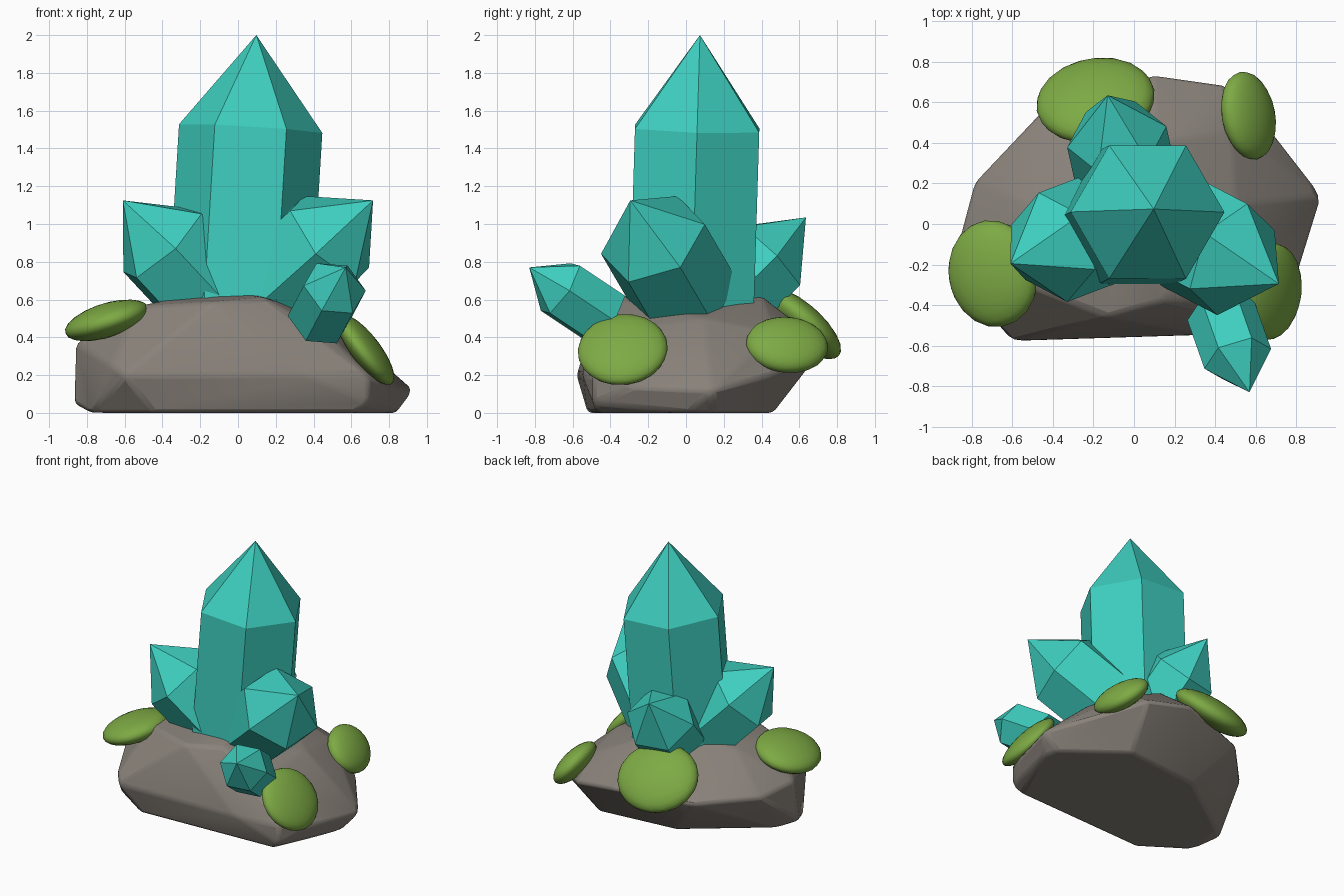
import bpy, bmesh, math
from mathutils import Vector, Matrix

if "Cube" in bpy.data.objects:
    bpy.data.objects.remove(bpy.data.objects["Cube"])


def material(name, rgb):
    m = bpy.data.materials.new(name)
    m.diffuse_color = (*rgb, 1)
    m.use_nodes = True
    m.node_tree.nodes["Principled BSDF"].inputs["Base Color"].default_value = m.diffuse_color
    return m


STONE = material("grey stone", (0.25, 0.222, 0.195))
TEAL = material("teal crystal", (0.048, 0.62, 0.52))
GREEN = material("moss green", (0.205, 0.40, 0.058))


def add_object(name, bm, mat):
    bmesh.ops.recalc_face_normals(bm, faces=bm.faces)
    mesh = bpy.data.meshes.new(name)
    bm.to_mesh(mesh)
    bm.free()
    mesh.materials.append(mat)
    ob = bpy.data.objects.new(name, mesh)
    bpy.context.collection.objects.link(ob)
    return ob


# Rock: hull of a few corner points, with softened edges
CORNERS = [
    (-0.78, -0.30, 0), (-0.45, -0.52, 0), (0.62, -0.47, 0), (0.84, 0.02, 0),
    (0.82, 0.14, 0), (0.40, 0.46, 0), (-0.20, 0.40, 0), (-0.76, 0.0, 0.01),
    (-0.60, -0.58, 0.20), (-0.67, -0.50, 0.25), (0.36, -0.55, 0.20),
    (0.69, -0.49, 0.20), (0.69, -0.49, 0.05), (-0.87, -0.12, 0.05),
    (-0.86, -0.08, 0.37), (-0.78, 0.22, 0.33), (-0.45, 0.57, 0.32),
    (0.10, 0.74, 0.36), (0.45, 0.69, 0.30), (0.69, 0.45, 0.20),
    (0.93, 0.14, 0.12), (0.80, -0.28, 0.14), (-0.13, -0.46, 0.585),
    (-0.53, -0.30, 0.565), (0.14, -0.38, 0.61), (0.46, -0.36, 0.44),
    (-0.48, 0.08, 0.575), (-0.10, -0.10, 0.65), (0.0, 0.20, 0.66),
    (0.10, 0.40, 0.62), (0.50, 0.10, 0.50), (0.48, 0.46, 0.43),
]
bm = bmesh.new()
for p in CORNERS:
    bm.verts.new(p)
bmesh.ops.convex_hull(bm, input=bm.verts)
loose = [v for v in bm.verts if not v.link_faces]
bmesh.ops.delete(bm, geom=loose, context='VERTS')
bmesh.ops.dissolve_limit(bm, angle_limit=math.radians(4),
                         verts=bm.verts, edges=bm.edges)
rock = add_object("rock_base", bm, STONE)
bevel = rock.modifiers.new("soft edges", 'BEVEL')
bevel.width = 0.022
bevel.segments = 2
bevel.limit_method = 'ANGLE'
bevel.angle_limit = math.radians(12)
bpy.context.view_layer.objects.active = rock
rock.select_set(True)
bpy.ops.object.shade_smooth_by_angle(angle=math.radians(20))


# Crystals: six-sided prisms with a pointed end
def crystal(name, tip, shoulder, corner, radius, length, sides=6):
    """corner is the rough direction from the axis to one ring corner."""
    tip, shoulder = Vector(tip), Vector(shoulder)
    axis = (tip - shoulder).normalized()
    u = Vector(corner)
    u = (u - axis * u.dot(axis)).normalized()
    w = axis.cross(u)
    bm = bmesh.new()
    rings = []
    for centre in (shoulder - axis * length, shoulder):
        ring = []
        for i in range(sides):
            a = 2 * math.pi * i / sides
            ring.append(bm.verts.new(
                centre + (u * math.cos(a) + w * math.sin(a)) * radius))
        rings.append(ring)
    point = bm.verts.new(tip)
    bm.faces.new(rings[0])
    for i in range(sides):
        j = (i + 1) % sides
        bm.faces.new((rings[0][i], rings[0][j], rings[1][j], rings[1][i]))
        bm.faces.new((rings[1][i], rings[1][j], point))
    add_object(name, bm, TEAL)


crystal("main_crystal", (0.097, 0.074, 2.0), (0.067, 0.059, 1.505),
        (1, 0, 0), 0.38, 1.0)
crystal("left_crystal", (-0.61, -0.195, 1.125), (-0.40, -0.115, 0.90),
        (0.06, -0.27, -0.02), 0.28, 0.42)
crystal("right_crystal", (0.715, -0.295, 1.125), (0.485, -0.175, 0.92),
        (-0.065, -0.275, -0.07), 0.295, 0.48)
crystal("back_crystal", (-0.13, 0.635, 1.035), (-0.085, 0.43, 0.83),
        (0.245, 0.05, 0), 0.25, 0.38)
crystal("small_crystal", (0.57, -0.83, 0.77), (0.512, -0.665, 0.66),
        (0.17, 0.045, -0.01), 0.172, 0.30)


# Moss: flattened smooth cushions lying on the slopes
def moss(name, centre, normal, radii):
    """radii: along the slope, sideways, thickness."""
    n = Vector(normal).normalized()
    side = Vector((0, 0, 1)).cross(n).normalized()
    slope = side.cross(n)
    turn = Matrix((slope, side, n)).transposed().to_4x4()
    bm = bmesh.new()
    bmesh.ops.create_icosphere(
        bm, subdivisions=3, radius=1,
        matrix=Matrix.Translation(centre) @ turn @ Matrix.Diagonal((*radii, 1)))
    for f in bm.faces:
        f.smooth = True
    add_object(name, bm, GREEN)


moss("left_moss", (-0.695, -0.245, 0.49), (-0.30, -0.05, 0.95), (0.23, 0.265, 0.09))
moss("right_moss", (0.675, -0.335, 0.335), (0.78, -0.10, 0.60), (0.23, 0.24, 0.075))
moss("back_left_moss", (-0.19, 0.61, 0.475), (-0.12, 0.66, 0.75), (0.265, 0.295, 0.10))
moss("back_right_moss", (0.565, 0.535, 0.36), (0.74, 0.14, 0.62), (0.18, 0.22, 0.085))
